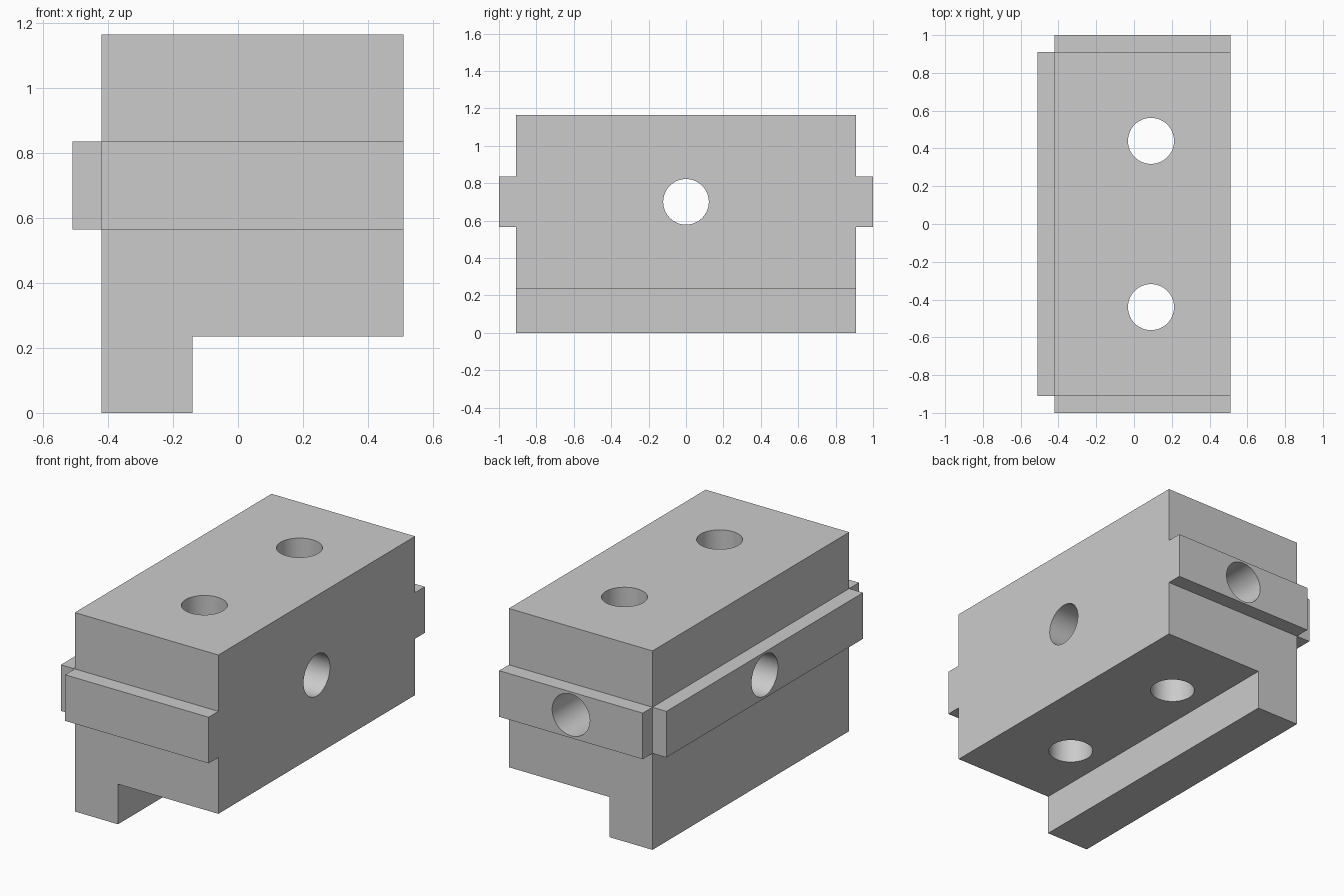
import bpy
import bmesh
from math import pi, radians
from mathutils import Matrix, Vector

old = bpy.data.objects.get("Cube")
if old:
    bpy.data.objects.remove(old, do_unlink=True)

grey = bpy.data.materials.new("plain grey")
grey.use_nodes = True
colour = (0.6, 0.6, 0.6, 1)
grey.diffuse_color = colour
grey.node_tree.nodes["Principled BSDF"].inputs["Base Color"].default_value = colour

# Main dimensions
LEFT, RIGHT = -0.42, 0.51
HALF, TOP, STEP, LEG = 0.91, 1.165, 0.235, -0.14
RAIL_LOW, RAIL_HIGH = 0.565, 0.835
BORE, BORE_Z = 0.122, 0.70


def make_object(name, bm):
    bmesh.ops.recalc_face_normals(bm, faces=bm.faces)
    mesh = bpy.data.meshes.new(name)
    bm.to_mesh(mesh)
    bm.free()
    mesh.materials.append(grey)
    obj = bpy.data.objects.new(name, mesh)
    bpy.context.collection.objects.link(obj)
    return obj


def box(name, low, high):
    low, high = Vector(low), Vector(high)
    bm = bmesh.new()
    place = Matrix.Translation((low + high) / 2) @ Matrix.Diagonal((*(high - low), 1))
    bmesh.ops.create_cube(bm, size=1, matrix=place)
    return make_object(name, bm)


def bore(name, start, end):
    start, end = Vector(start), Vector(end)
    axis = end - start
    turn = axis.to_track_quat("Z", "Y").to_matrix().to_4x4()
    bm = bmesh.new()
    bmesh.ops.create_cone(bm, cap_ends=True, segments=64, radius1=BORE, radius2=BORE,
                          depth=axis.length,
                          matrix=Matrix.Translation((start + end) / 2) @ turn)
    return make_object(name, bm)


def combine(target, tool, operation):
    mod = target.modifiers.new(tool.name, "BOOLEAN")
    mod.operation, mod.solver, mod.object = operation, "EXACT", tool
    bpy.context.view_layer.objects.active = target
    bpy.ops.object.modifier_apply(modifier=mod.name)
    bpy.data.objects.remove(tool, do_unlink=True)


# Block with a lip along one lower edge
profile = [(LEFT, 0), (LEG, 0), (LEG, STEP), (RIGHT, STEP), (RIGHT, TOP), (LEFT, TOP)]
bm = bmesh.new()
face = bm.faces.new([bm.verts.new((x, -HALF, z)) for x, z in profile])
grown = bmesh.ops.extrude_face_region(bm, geom=[face])["geom"]
bmesh.ops.translate(bm, vec=(0, 2 * HALF, 0),
                    verts=[v for v in grown if isinstance(v, bmesh.types.BMVert)])
block = make_object("block", bm)

# Rails on the two ends and one long side
combine(block, box("end_rails", (LEFT, -1, RAIL_LOW), (RIGHT, 1, RAIL_HIGH)), "UNION")
combine(block, box("side_rail", (-RIGHT, -HALF, RAIL_LOW), (0, HALF, RAIL_HIGH)), "UNION")

# Bores: two vertical, one across, one blind in the back end
for y in (-0.44, 0.44):
    combine(block, bore("vertical_bore", (0.09, y, -1), (0.09, y, 2)), "DIFFERENCE")
combine(block, bore("cross_bore", (-1, 0, BORE_Z), (1, 0, BORE_Z)), "DIFFERENCE")
middle = (LEFT + RIGHT) / 2
combine(block, bore("back_bore", (middle, 0.6, BORE_Z), (middle, 1.2, BORE_Z)), "DIFFERENCE")

bpy.ops.object.select_all(action="DESELECT")
block.select_set(True)
bpy.context.view_layer.objects.active = block
bpy.ops.object.shade_smooth_by_angle(angle=radians(30))
